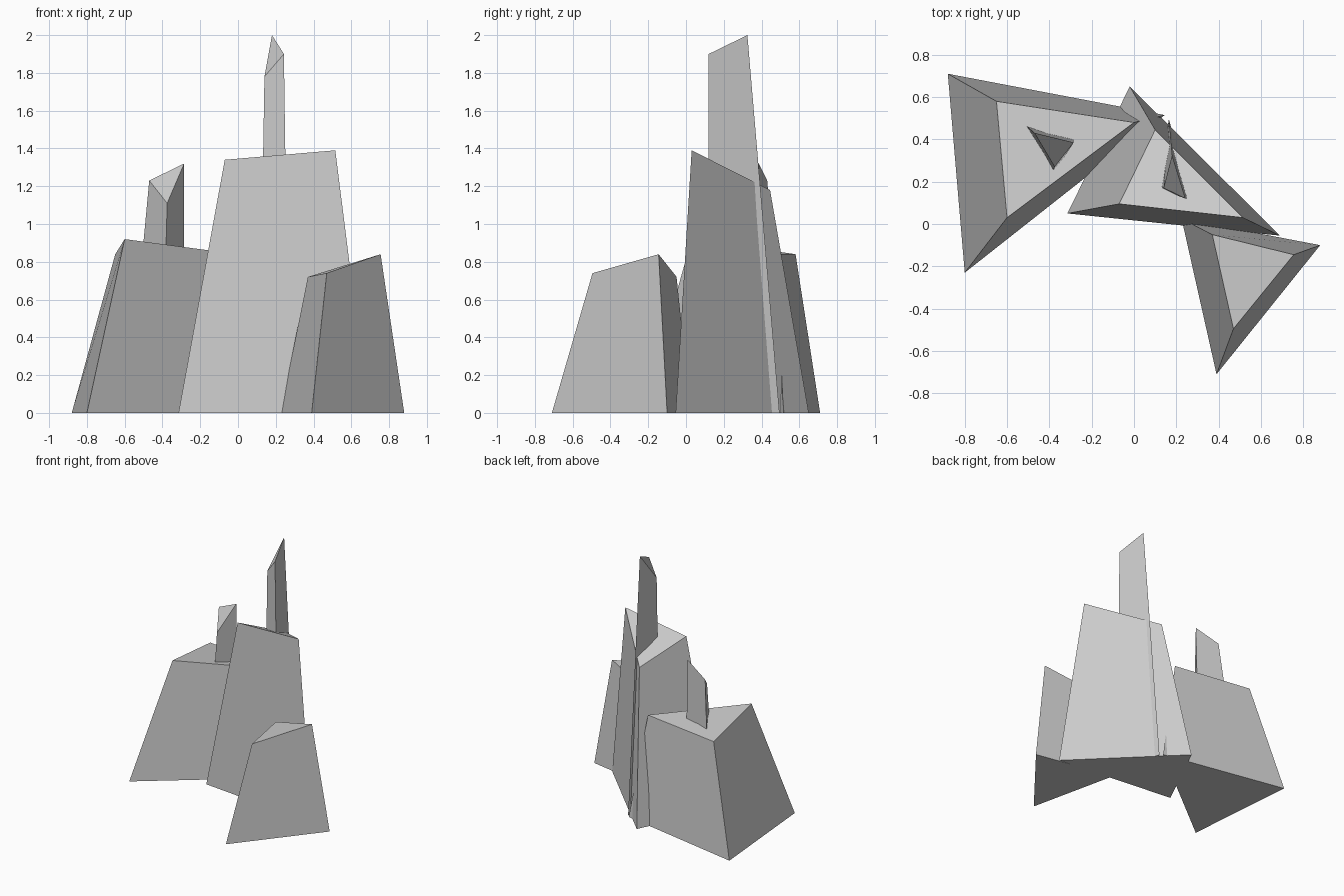
import bpy, bmesh

if "Cube" in bpy.data.objects:
    bpy.data.objects.remove(bpy.data.objects["Cube"])


def crystal(name, base, top):
    """Tapered three-sided shard: base corners on the ground, slanted flat top."""
    bm = bmesh.new()
    lo = [bm.verts.new((x, y, 0)) for x, y in base]
    hi = [bm.verts.new(p) for p in top]
    n = len(lo)
    bm.faces.new(lo[::-1])
    bm.faces.new(hi)
    for i in range(n):
        j = (i + 1) % n
        bm.faces.new((lo[i], lo[j], hi[j], hi[i]))
    bmesh.ops.recalc_face_normals(bm, faces=bm.faces)
    mesh = bpy.data.meshes.new(name)
    bm.to_mesh(mesh)
    bm.free()
    obj = bpy.data.objects.new(name, mesh)
    bpy.context.collection.objects.link(obj)
    return obj


# Three broad rocks
crystal("left_rock",
        [(-0.88, 0.71), (-0.80, -0.23), (0.145, 0.515)],
        [(-0.65, 0.58, 0.84), (-0.60, 0.03, 0.92), (0.0, 0.48, 0.84)])
crystal("middle_rock",
        [(-0.315, 0.05), (0.69, -0.055), (-0.02, 0.65)],
        [(-0.07, 0.095, 1.34), (0.515, 0.03, 1.39), (0.10, 0.445, 1.18)])
crystal("right_rock",
        [(0.225, 0.025), (0.39, -0.71), (0.88, -0.10)],
        [(0.37, -0.05, 0.72), (0.47, -0.495, 0.74), (0.755, -0.145, 0.84)])

# Two slim spires running through the rocks down to the ground
crystal("tall_spire",
        [(0.11, 0.17), (0.27, 0.12), (0.165, 0.495)],
        [(0.14, 0.17, 1.78), (0.243, 0.12, 1.90), (0.18, 0.325, 2.0)])
crystal("short_spire",
        [(-0.585, 0.53), (-0.405, 0.20), (-0.285, 0.425)],
        [(-0.47, 0.43, 1.23), (-0.375, 0.27, 1.11), (-0.285, 0.385, 1.32)])
